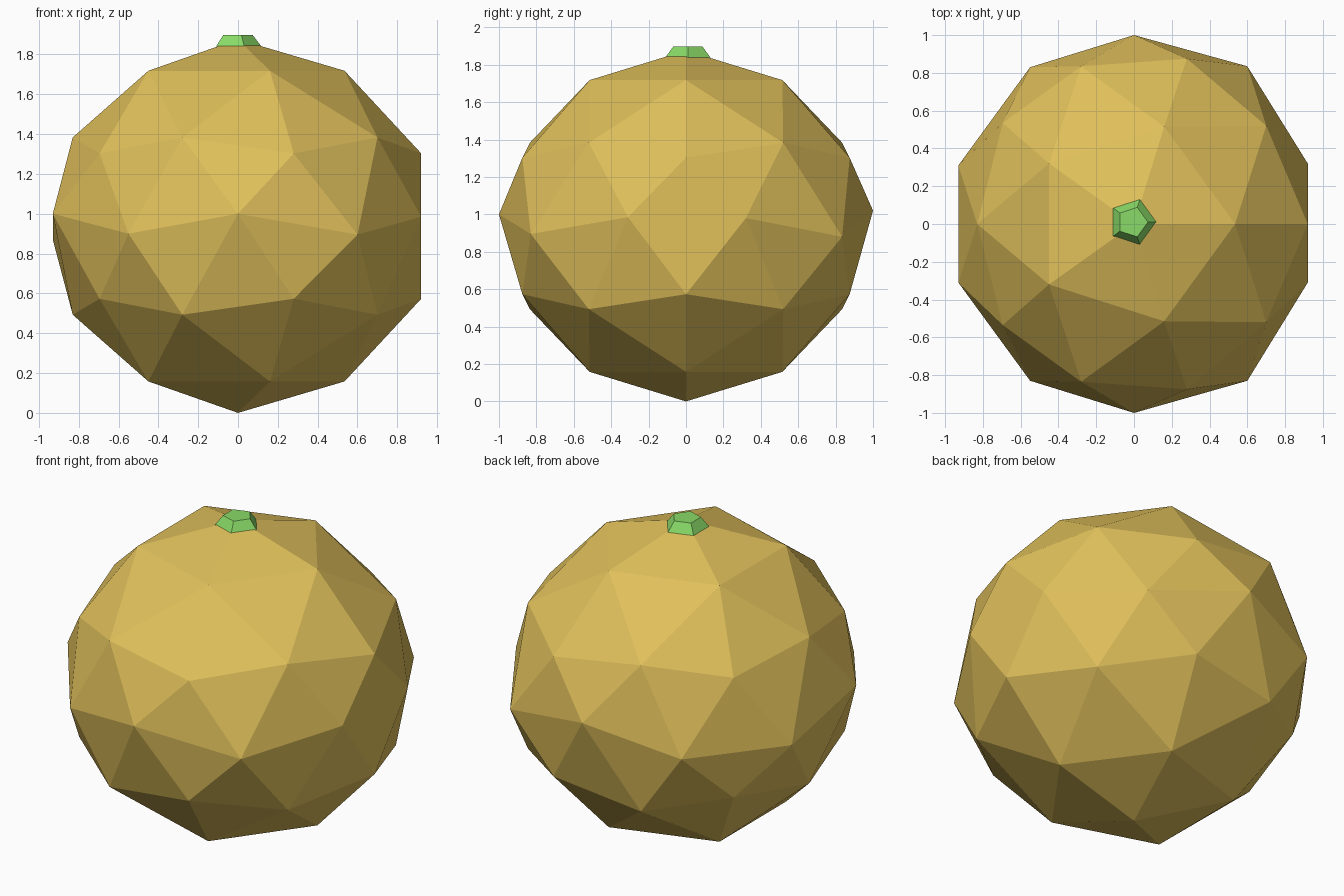
import bpy, math

if "Cube" in bpy.data.objects:
    bpy.data.objects.remove(bpy.data.objects["Cube"])


def material(name, rgb):
    m = bpy.data.materials.new(name)
    m.diffuse_color = (*rgb, 1.0)
    m.use_nodes = True
    m.node_tree.nodes["Principled BSDF"].inputs["Base Color"].default_value = m.diffuse_color
    return m


def make_object(name, verts, faces, mat):
    me = bpy.data.meshes.new(name)
    me.from_pydata(verts, [], faces)
    me.materials.append(mat)
    me.validate()
    ob = bpy.data.objects.new(name, me)
    bpy.context.collection.objects.link(ob)
    return ob


gold = material("golden_skin", (0.75, 0.53, 0.105))
green = material("stem_green", (0.25, 0.70, 0.135))

# Fruit body: faceted ball whose lower half mirrors the upper half
MID = 0.938
ring_a = [(0.535, 0), (0.16, 0.515), (-0.45, 0.32), (-0.45, -0.32), (0.16, -0.515)]
ring_b = [(0.92, 0), (0.70, 0.52), (0.28, 0.875), (-0.28, 0.835), (-0.695, 0.535),
          (-0.83, 0), (-0.695, -0.535), (-0.28, -0.835), (0.28, -0.875), (0.70, -0.52)]
# wavy waist
waist = [(0.92, 0.32, 0.98), (0.60, 0.835, 0.88), (0, 1, 1.02), (-0.55, 0.83, 0.88),
         (-0.93, 0.31, 0.87), (-0.93, -0.31, 1.0), (-0.55, -0.83, 0.90), (0, -1, 1.0),
         (0.60, -0.83, 0.895), (0.92, -0.31, 0.985)]
verts = list(waist)
faces = []
for s in (1, -1):
    a0 = len(verts)
    verts += [(x, y, MID + s * 0.78) for x, y in ring_a]
    b0 = len(verts)
    verts += [(x, y, MID + s * (0.365 if i % 2 == 0 else 0.445))
              for i, (x, y) in enumerate(ring_b)]
    tip = len(verts)
    verts.append((0, 0, MID + s * MID))
    half = []
    for k in range(5):
        a, a2 = a0 + k, a0 + (k + 1) % 5
        b, b1, bp = b0 + 2 * k, b0 + 2 * k + 1, b0 + (2 * k - 1) % 10
        half += [(tip, a, a2), (a, b1, a2), (a, b, b1), (a, bp, b)]
    for j in range(10):
        b, b1 = b0 + j, b0 + (j + 1) % 10
        half += [(b, (j - 1) % 10, j), (b, j, b1)]
    faces += half if s == 1 else [f[::-1] for f in half]
make_object("fruit_body", verts, faces, gold)

# Stem: short tapered five-sided stub
stem = []
for r, z in ((0.126, 1.84), (0.082, 1.897)):
    stem += [(-0.008 + r * math.cos(math.tau * k / 5),
              0.01 + r * math.sin(math.tau * k / 5), z) for k in range(5)]
sides = [(k, (k + 1) % 5, 5 + (k + 1) % 5, 5 + k) for k in range(5)]
make_object("stem", stem, sides + [(4, 3, 2, 1, 0), (5, 6, 7, 8, 9)], green)
